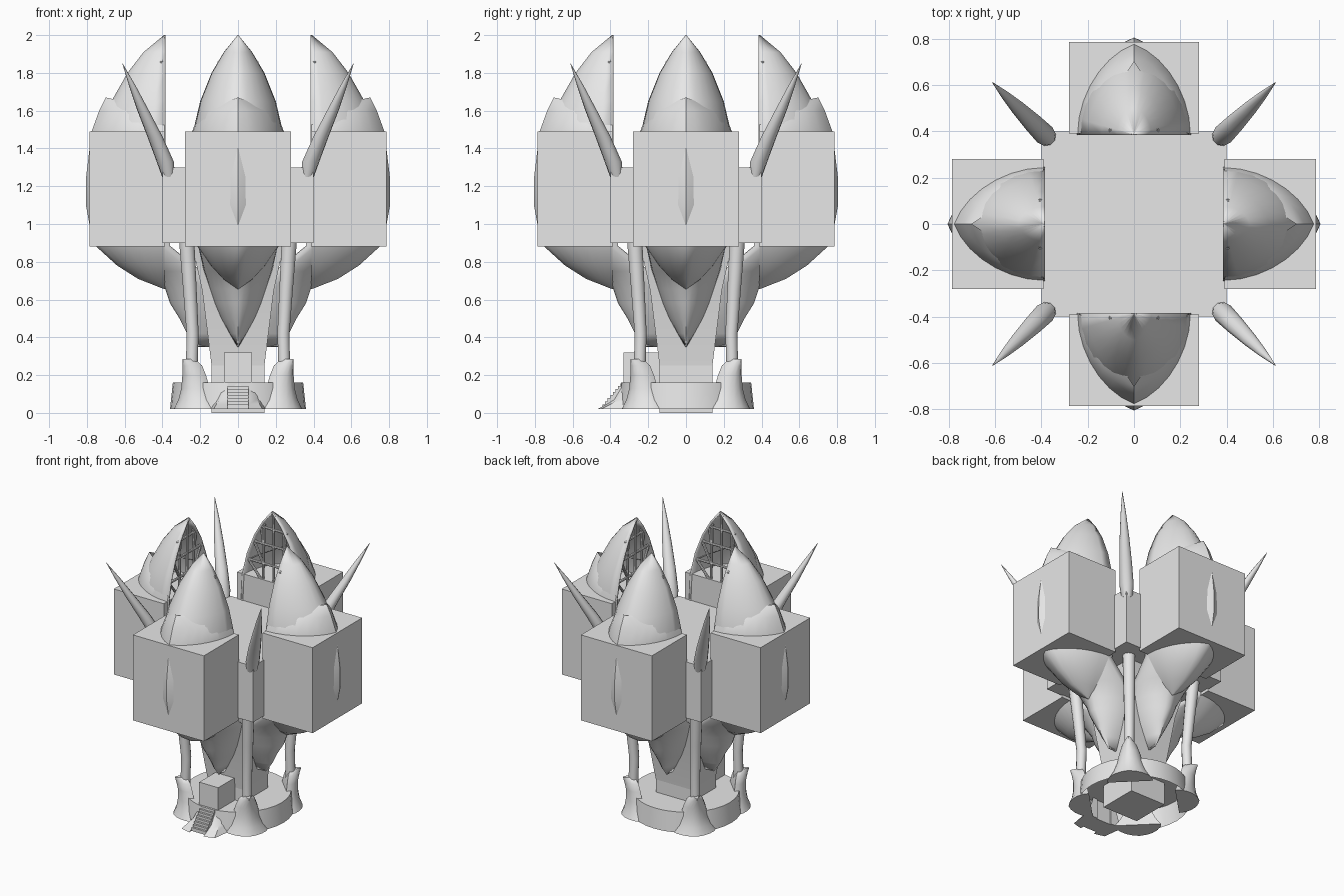
import bpy, bmesh
from math import sin, cos, pi, radians
from mathutils import Vector, Matrix

if "Cube" in bpy.data.objects:
    bpy.data.objects.remove(bpy.data.objects["Cube"], do_unlink=True)

stone = bpy.data.materials.new("pale grey")
stone.use_nodes = True
stone.diffuse_color = (0.8, 0.8, 0.8, 1)
stone.node_tree.nodes["Principled BSDF"].inputs["Base Color"].default_value = (0.8, 0.8, 0.8, 1)


def finish(name, bm, smooth=None, solid=0):
    mesh = bpy.data.meshes.new(name)
    bm.to_mesh(mesh)
    bm.free()
    mesh.materials.append(stone)
    obj = bpy.data.objects.new(name, mesh)
    bpy.context.collection.objects.link(obj)
    if solid:
        mod = obj.modifiers.new("thickness", "SOLIDIFY")
        mod.thickness, mod.offset = solid, -1
    if smooth:
        bpy.ops.object.select_all(action="DESELECT")
        obj.select_set(True)
        bpy.context.view_layer.objects.active = obj
        bpy.ops.object.shade_smooth_by_angle(angle=radians(smooth))
    return obj


def loft(name, rings, closed=True, bottom=True, top=True, smooth=35, solid=0):
    """Skin a stack of rings, listed from low to high."""
    bm = bmesh.new()
    rows = [[bm.verts.new(p) for p in ring] for ring in rings]
    n = len(rows[0])
    for a, b in zip(rows, rows[1:]):
        for i in range(n if closed else n - 1):
            j = (i + 1) % n
            bm.faces.new((a[i], a[j], b[j], b[i]))
    if closed and bottom:
        bm.faces.new(rows[0][::-1])
    if closed and top:
        bm.faces.new(rows[-1])
    bmesh.ops.remove_doubles(bm, verts=bm.verts, dist=0.0005)
    return finish(name, bm, smooth, solid)


def box(name, lo, hi):
    lo, hi = Vector(lo), Vector(hi)
    bm = bmesh.new()
    bmesh.ops.create_cube(bm, size=1, matrix=Matrix.Translation((lo + hi) / 2)
                          @ Matrix.Diagonal((*(hi - lo), 1)))
    return finish(name, bm)


def circle(r, z, y=0, n=32):
    return [(r * cos(2 * pi * i / n), y + r * sin(2 * pi * i / n), z) for i in range(n)]


def leaf(z, out, back, w, ridge, n=14):
    """Half-round section facing the front, with a ridge on its centre line."""
    ring = []
    for i in range(n + 1):
        t = pi * (i / n - 0.5)
        f = (1 - ridge) * cos(t) + ridge * (1 - abs(sin(t)))
        ring.append((w * sin(t), -(back + (out - back) * f), z))
    return ring


def four(obj, start=0):
    """Repeat a front part round the four sides."""
    sides = ("front", "left", "back", "right") if start == 0 else \
            ("front_left", "back_left", "back_right", "front_right")
    base = obj.name
    for k, side in enumerate(sides):
        part = obj if k == 0 else obj.copy()
        if k:
            bpy.context.collection.objects.link(part)
        part.name = side + "_" + base
        part.rotation_euler.z = radians(start + 90 * k)


# Hollow main petals: height, outer reach, back plane, half width
petal = [(0.35, 0.22, 0.14, 0.004), (0.42, 0.27, 0.14, 0.045), (0.5, 0.31, 0.14, 0.09),
         (0.58, 0.36, 0.14, 0.125), (0.655, 0.385, 0.15, 0.15), (0.75, 0.45, 0.2, 0.18),
         (0.88, 0.58, 0.36, 0.21), (1.2, 0.76, 0.385, 0.25), (1.49, 0.745, 0.385, 0.238),
         (1.65, 0.67, 0.385, 0.2), (1.8, 0.585, 0.385, 0.14), (1.91, 0.5, 0.385, 0.075),
         (2.0, 0.392, 0.385, 0.002)]
four(loft("petal", [leaf(*p, 0.12) for p in petal], closed=False, smooth=40, solid=0.012))

# Shorter outer petals that hug the main ones
outer = [(0.655, 0.39, 0.38, 0.002), (0.71, 0.53, 0.39, 0.08), (0.78, 0.64, 0.39, 0.145),
         (0.88, 0.75, 0.39, 0.215), (1.0, 0.787, 0.39, 0.25), (1.1, 0.805, 0.39, 0.265),
         (1.25, 0.804, 0.39, 0.265), (1.49, 0.775, 0.39, 0.243), (1.6, 0.735, 0.39, 0.2)]
rings = [leaf(*p, 0.22) for p in outer] + [[(0, -0.7, 1.67)] * 15]
four(loft("outer_petal", rings, closed=False, smooth=40))

# Lattice inside each petal opening
bm = bmesh.new()


def bar(a, b, r=0.009):
    a, b = Vector(a), Vector(b)
    rot = (b - a).to_track_quat("Z", "Y").to_matrix().to_4x4()
    bmesh.ops.create_cone(bm, cap_ends=True, segments=8, radius1=r, radius2=r,
                          depth=(b - a).length, matrix=Matrix.Translation((a + b) / 2) @ rot)


levels = [(1.31, 0.24), (1.46, 0.23), (1.6, 0.2), (1.74, 0.155), (1.86, 0.1)]
for z, w in levels:
    bar((-w, -0.405, z), (w, -0.405, z))
for s in (-1, 1):
    bar((s * 0.09, -0.405, 1.3), (s * 0.075, -0.405, 1.88))
    for (z0, w0), (z1, w1) in zip(levels, levels[1:]):
        bar((s * 0.085, -0.405, z0), (s * w1, -0.405, z1))
bar((0, -0.405, 1.3), (0, -0.4, 1.97))
four(finish("petal_lattice", bm, 40))

# Large blocks and central hall
four(box("block", (-0.28, -0.785, 0.88), (0.28, -0.39, 1.49)))
box("central_hall", (-0.4, -0.4, 0.9), (0.4, 0.4, 1.3))

# Column and its flared upper body
box("column", (-0.14, -0.14, 0), (0.14, 0.14, 0.9))
square = [[(-h, -h, z), (h, -h, z), (h, h, z), (-h, h, z)]
          for h, z in ((0.14, 0.25), (0.19, 0.65), (0.25, 0.92))]
loft("column_flare", square, smooth=20)

# Round base, open underneath
loft("base_drum", [circle(0.36, 0.02), circle(0.345, 0.16)], bottom=False)

# Corner legs, thorns and feet
leg = [(0.34, 0.1, 0.03), (0.345, 0.28, 0.032), (0.34, 0.42, 0.033),
       (0.36, 0.65, 0.037), (0.385, 0.92, 0.042)]
four(loft("leg", [circle(r, z, -d, 12) for d, z, r in leg], smooth=50), 45)
thorn = [(0.52, 1.25, 0.035), (0.545, 1.33, 0.046), (0.62, 1.46, 0.041),
         (0.71, 1.6, 0.031), (0.79, 1.73, 0.018), (0.865, 1.85, 0.001)]
four(loft("thorn", [circle(r, z, -d, 10) for d, z, r in thorn], smooth=50), 45)
foot = [(0.02, 0.425, 0.28, 0.15), (0.07, 0.405, 0.29, 0.115), (0.13, 0.395, 0.3, 0.088),
        (0.2, 0.395, 0.31, 0.07), (0.25, 0.405, 0.32, 0.052), (0.285, 0.415, 0.34, 0.02)]
four(loft("foot", [leaf(*p, 0.1, 10) for p in foot], smooth=50), 45)

# Entrance block, flared apron and stairs
box("entrance_block", (-0.075, -0.33, 0.16), (0.075, -0.14, 0.32))
for s, side in ((-1, "right"), (1, "left")):
    rows = []
    for z, y, w in ((0.02, -0.47, 0.13), (0.045, -0.42, 0.115), (0.07, -0.38, 0.1),
                    (0.12, -0.35, 0.085), (0.16, -0.325, 0.075)):
        inner, edge = s * 0.056, s * w
        row = [(inner, y, z), (edge, y + 0.02, z), (edge + s * 0.02, -0.3, z), (inner, -0.3, z)]
        rows.append(row if s > 0 else row[::-1])
    loft(side + "_apron", rows, smooth=40)
steps = 8
for i in range(steps):
    z = 0.16 - 0.0165 * i
    box("step_%d" % (i + 1), (-0.056, -0.345 - 0.014 * i, 0.02), (0.056, -0.31, z))
